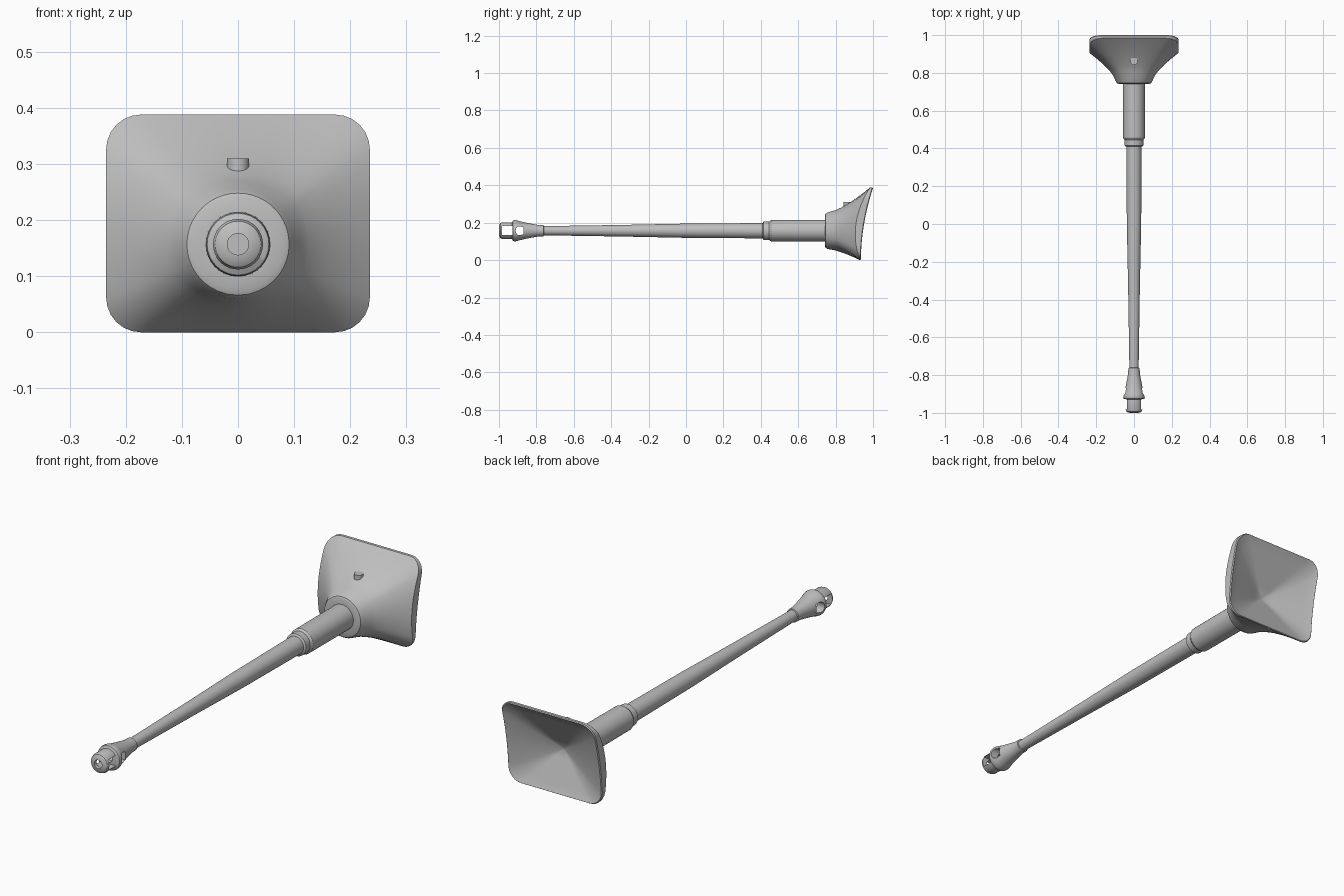
import bpy, bmesh, math
from mathutils import Vector

if "Cube" in bpy.data.objects:
    bpy.data.objects.remove(bpy.data.objects["Cube"])

AXIS_Z = 0.157          # height of the barrel axis
SIDES = 32

steel = bpy.data.materials.new("plain_grey")
steel.diffuse_color = (0.52, 0.52, 0.52, 1)
steel.use_nodes = True
steel.node_tree.nodes["Principled BSDF"].inputs["Base Color"].default_value = steel.diffuse_color


def loft(name, rings):
    """Skin a list of equal-length rings and cap both ends."""
    bm = bmesh.new()
    loops = [[bm.verts.new(p) for p in ring] for ring in rings]
    n = len(loops[0])
    for a, b in zip(loops, loops[1:]):
        for i in range(n):
            j = (i + 1) % n
            bm.faces.new((a[i], a[j], b[j], b[i]))
    bm.faces.new(loops[0])
    bm.faces.new(loops[-1])
    bmesh.ops.recalc_face_normals(bm, faces=bm.faces)
    mesh = bpy.data.meshes.new(name)
    bm.to_mesh(mesh)
    bm.free()
    obj = bpy.data.objects.new(name, mesh)
    bpy.context.collection.objects.link(obj)
    mesh.materials.append(steel)
    return obj


def activate(obj):
    bpy.ops.object.select_all(action='DESELECT')
    obj.select_set(True)
    bpy.context.view_layer.objects.active = obj


def smooth(obj, angle=32):
    activate(obj)
    bpy.ops.object.shade_smooth_by_angle(angle=math.radians(angle))


def circle(r, y):
    return [Vector((r * math.cos(2 * math.pi * i / SIDES), y,
                    AXIS_Z + r * math.sin(2 * math.pi * i / SIDES))) for i in range(SIDES)]


def lathe(name, profile):
    return loft(name, [circle(r, y) for r, y in profile])


def cut(obj, cutter):
    mod = obj.modifiers.new("cut", 'BOOLEAN')
    mod.operation = 'DIFFERENCE'
    mod.solver = 'EXACT'
    mod.object = cutter
    activate(obj)
    bpy.ops.object.modifier_apply(modifier=mod.name)
    bpy.data.objects.remove(cutter)


def side_cutter(name, outline):
    """Prism along x from a (y, z offset) outline."""
    return loft(name, [[Vector((x, y, AXIS_Z + z)) for y, z in outline] for x in (-0.1, 0.1)])


# Tapered barrel
barrel = lathe("barrel", [(0.025, -0.80), (0.025, -0.73), (0.031, -0.34),
                          (0.038, 0.0), (0.041, 0.43)])
smooth(barrel)

# Sleeve with a stepped collar
sleeve = lathe("barrel_sleeve", [(0.042, 0.41), (0.050, 0.415), (0.050, 0.445),
                                 (0.057, 0.455), (0.058, 0.76)])
smooth(sleeve)

# Muzzle brake: bored drum, rim and flared neck
brake = lathe("muzzle_brake", [
    (0.019, -0.86), (0.019, -1.0), (0.032, -0.998), (0.041, -0.992), (0.045, -0.982),
    (0.045, -0.930), (0.055, -0.925), (0.057, -0.917), (0.056, -0.905), (0.051, -0.890),
    (0.044, -0.860), (0.036, -0.820), (0.031, -0.790), (0.030, -0.762), (0.024, -0.760)])
h = 0.024
cut(brake, side_cutter("front_port", [(-0.983, -h), (-0.927, -h), (-0.927, h), (-0.983, h)]))
arc = [(-0.893 - 0.018 * math.cos(a), h * math.sin(a))
       for a in [math.radians(-90 + 22.5 * i) for i in range(9)]]
cut(brake, side_cutter("rear_port", arc + [(-0.868, h * 0.8), (-0.868, -h * 0.8)]))
smooth(brake)

# Mantlet shield: round collar lofted to a rounded rectangular rim, with a dished back
HALF_W, HEIGHT, CORNER = 0.235, 0.388, 0.062


def rim_outline():
    pts = []
    corners = [(1, 1), (-1, 1), (-1, -1), (1, -1)]
    arcs = []
    for k, (sx, sz) in enumerate(corners):
        cx = sx * (HALF_W - CORNER)
        cz = HEIGHT / 2 + sz * (HEIGHT / 2 - CORNER)
        arcs.append([Vector((cx + CORNER * math.cos(a), 0, cz + CORNER * math.sin(a)))
                     for a in [math.pi / 2 * (k + i / 6) for i in range(7)]])
    for k in range(4):
        pts += arcs[k]
        a, b = arcs[k][-1], arcs[(k + 1) % 4][0]
        pts += [a.lerp(b, i / 10) for i in range(1, 10)]
    return pts


rim = rim_outline()


def front_y(z):
    return 0.93 - 0.359 * z + 1.28 * z * z


def back_y(z):
    return 0.935 + 0.008 * z + 0.405 * z * z


def collar(r, y):
    out = []
    for p in rim:
        a = math.atan2(p.z - AXIS_Z, p.x)
        out.append(Vector((r * math.cos(a), y, AXIS_Z + r * math.sin(a))))
    return out


base = collar(0.098, 0.758)
rings = [collar(0.05, 0.742), collar(0.082, 0.742), collar(0.091, 0.746), base]
for t in (0.1, 0.2, 0.3, 0.41, 0.55, 0.7, 0.85, 1.0):
    ring = []
    for c, p in zip(base, rim):
        q = c.lerp(p, t)
        q.y = c.y + (front_y(p.z) - c.y) * t ** 0.7
        ring.append(q)
    rings.append(ring)
rings.append([Vector((p.x, back_y(p.z) - 0.004, p.z)) for p in rim])
mid = Vector((0, 0.87, 0.18))
for s in (0.985, 0.95, 0.8, 0.6, 0.4, 0.2, 0.04):
    ring = []
    for p in rim:
        edge = Vector((p.x, back_y(p.z), p.z))
        q = mid.lerp(edge, s)
        if s > 0.98:
            q.y = edge.y
        ring.append(q)
    rings.append(ring)
top = max(v.y for r in rings for v in r)
for r in rings[-8:]:
    for v in r:
        v.y += (1.0 - top) * (v.z / HEIGHT)
mantlet = loft("mantlet_shield", rings)
smooth(mantlet, 35)

# Small sight post standing out of the upper slope
post = loft("sight_post", [[Vector((0.02 * math.cos(a), 0.862 + 0.02 * math.sin(a), z))
                            for a in [2 * math.pi * i / 20 for i in range(20)]]
                           for z in (0.27, 0.31)])
smooth(post)
